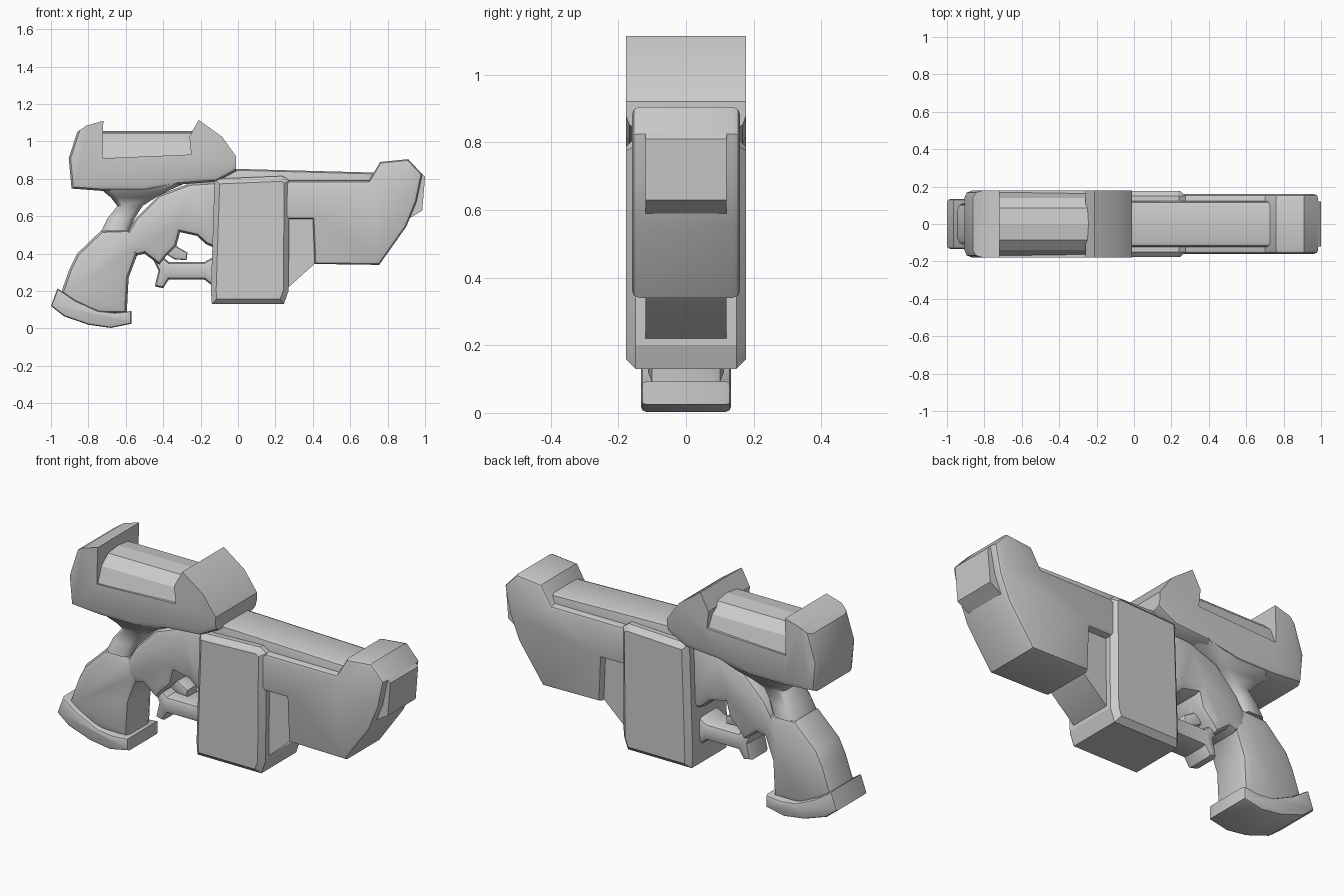
import bpy, bmesh, math


def finish(bm, name, angle=32):
    bmesh.ops.recalc_face_normals(bm, faces=bm.faces)
    mesh = bpy.data.meshes.new(name)
    bm.to_mesh(mesh)
    bm.free()
    ob = bpy.data.objects.new(name, mesh)
    bpy.context.collection.objects.link(ob)
    bpy.ops.object.select_all(action='DESELECT')
    ob.select_set(True)
    bpy.context.view_layer.objects.active = ob
    bpy.ops.object.shade_smooth_by_angle(angle=math.radians(angle))
    return ob


def slab(name, pts, hw, bevel=0.0, seg=2, where=lambda c: True, angle=32):
    """Side profile (x, z) extruded to y = +-hw, with side edges bevelled."""
    bm = bmesh.new()
    face = bm.faces.new([bm.verts.new((x, -hw, z)) for x, z in pts])
    ext = bmesh.ops.extrude_face_region(bm, geom=[face])
    for v in ext['geom']:
        if isinstance(v, bmesh.types.BMVert):
            v.co.y = hw
    if not any(f is face for f in bm.faces):
        bm.faces.ensure_lookup_table()
    bmesh.ops.recalc_face_normals(bm, faces=bm.faces)
    if bevel:
        edges = [e for e in bm.edges
                 if abs(e.verts[0].co.y - e.verts[1].co.y) < 1e-5
                 and where((e.verts[0].co + e.verts[1].co) / 2)]
        bmesh.ops.bevel(bm, geom=edges, offset=bevel, segments=seg,
                        profile=0.5, affect='EDGES', clamp_overlap=True)
    return finish(bm, name, angle)


def loft(name, sections, cut=0.3, angle=50):
    """Stacked octagonal sections (z, x0, x1, half width)."""
    bm = bmesh.new()
    rings = []
    for z, x0, x1, w in sections:
        c = min(cut * w, 0.3 * (x1 - x0))
        xy = [(x0 + c, -w), (x1 - c, -w), (x1, -w + c), (x1, w - c),
              (x1 - c, w), (x0 + c, w), (x0, w - c), (x0, -w + c)]
        rings.append([bm.verts.new((x, y, z)) for x, y in xy])
    for a, b in zip(rings, rings[1:]):
        for i in range(8):
            j = (i + 1) % 8
            bm.faces.new((a[i], a[j], b[j], b[i]))
    bm.faces.new(rings[0])
    bm.faces.new(rings[-1])
    return finish(bm, name, angle)


# Barrel housing with raised nose
slab("barrel_housing", [(-0.1, 0.79), (0.70, 0.79), (0.76, 0.89), (0.91, 0.905),
     (0.985, 0.825), (0.955, 0.68), (0.90, 0.545), (0.755, 0.34), (0.41, 0.345),
     (0.40, 0.585), (-0.1, 0.585)], 0.16, 0.022)

# Square muzzle plate and top rib
slab("muzzle_plate", [(0.88, 0.825), (0.985, 0.825), (1.0, 0.81), (0.985, 0.63),
     (0.91, 0.585), (0.86, 0.6)], 0.12)
slab("top_rib", [(-0.08, 0.77), (-0.08, 0.855), (0.74, 0.833), (0.74, 0.77)],
     0.122, 0.025, where=lambda c: c.z > 0.8)

# Wedge strut between magazine and barrel
slab("wedge_strut", [(0.2, 0.6), (0.42, 0.6), (0.42, 0.355), (0.27, 0.22),
     (0.2, 0.2)], 0.12)

# Magazine block
slab("magazine", [(-0.125, 0.80), (0.24, 0.815), (0.275, 0.79), (0.27, 0.20),
     (0.245, 0.13), (-0.14, 0.13), (-0.145, 0.20)], 0.177, 0.028, 1, angle=15)

# Frame behind the magazine
slab("frame", [(-0.1, 0.785), (-0.26, 0.775), (-0.42, 0.715), (-0.55, 0.585),
     (-0.60, 0.50), (-0.60, 0.42), (-0.54, 0.39), (-0.50, 0.40), (-0.42, 0.34),
     (-0.39, 0.38), (-0.33, 0.44), (-0.31, 0.515), (-0.22, 0.495), (-0.17, 0.45),
     (-0.1, 0.42)], 0.115, 0.035)

# Pistol grip and its flared base
slab("grip", [(-0.73, 0.525), (-0.58, 0.53), (-0.50, 0.42), (-0.54, 0.39),
     (-0.585, 0.27), (-0.595, 0.08), (-0.80, 0.08), (-0.95, 0.18), (-0.90, 0.32),
     (-0.86, 0.40)], 0.112, 0.04)
slab("grip_base", [(-0.965, 0.215), (-1.0, 0.12), (-0.93, 0.065), (-0.80, 0.02),
     (-0.68, 0.003), (-0.57, 0.025), (-0.57, 0.093), (-0.66, 0.085),
     (-0.75, 0.095), (-0.87, 0.15)], 0.133, 0.015)

# Trigger guard and trigger
slab("trigger_guard", [(-0.1, 0.40), (-0.18, 0.355), (-0.37, 0.355),
     (-0.42, 0.40), (-0.46, 0.38), (-0.425, 0.31), (-0.445, 0.225),
     (-0.40, 0.215), (-0.37, 0.262), (-0.18, 0.262), (-0.1, 0.20)], 0.085, 0.025)
slab("trigger", [(-0.31, 0.515), (-0.33, 0.44), (-0.27, 0.405), (-0.275, 0.365),
     (-0.34, 0.37), (-0.42, 0.42), (-0.40, 0.5)], 0.05, 0.012)

# Scope body: rear cap, cradle and front hood
slab("scope_body", [(-0.905, 0.91), (-0.86, 1.05), (-0.81, 1.085), (-0.72, 1.11),
     (-0.725, 0.91), (-0.25, 0.93), (-0.26, 1.025), (-0.21, 1.115), (-0.085, 1.025),
     (-0.01, 0.92), (-0.012, 0.84), (-0.115, 0.785), (-0.31, 0.77), (-0.50, 0.735),
     (-0.72, 0.735), (-0.89, 0.748)], 0.178, 0.035,
     where=lambda c: c.z < 0.86 or c.x < -0.84)

# Faceted scope tube
bm = bmesh.new()
half = [(0.168, 0.85), (0.168, 0.915), (0.14, 0.995), (0.085, 1.045)]
section = half + [(0.0, 1.055)] + [(-y, z) for y, z in reversed(half)]
rear = [bm.verts.new((-0.78, y, z)) for y, z in section]
front = [bm.verts.new((-0.2, y, z)) for y, z in section]
for i in range(len(section)):
    j = (i + 1) % len(section)
    bm.faces.new((rear[i], rear[j], front[j], front[i]))
bm.faces.new(rear)
bm.faces.new(front)
finish(bm, "scope_tube", 8)

# Scope neck flaring into its foot
loft("scope_neck", [(0.52, -0.73, -0.58, 0.115), (0.585, -0.70, -0.555, 0.105),
     (0.655, -0.645, -0.51, 0.095), (0.70, -0.68, -0.44, 0.125),
     (0.742, -0.73, -0.36, 0.16), (0.79, -0.80, -0.25, 0.172)])
